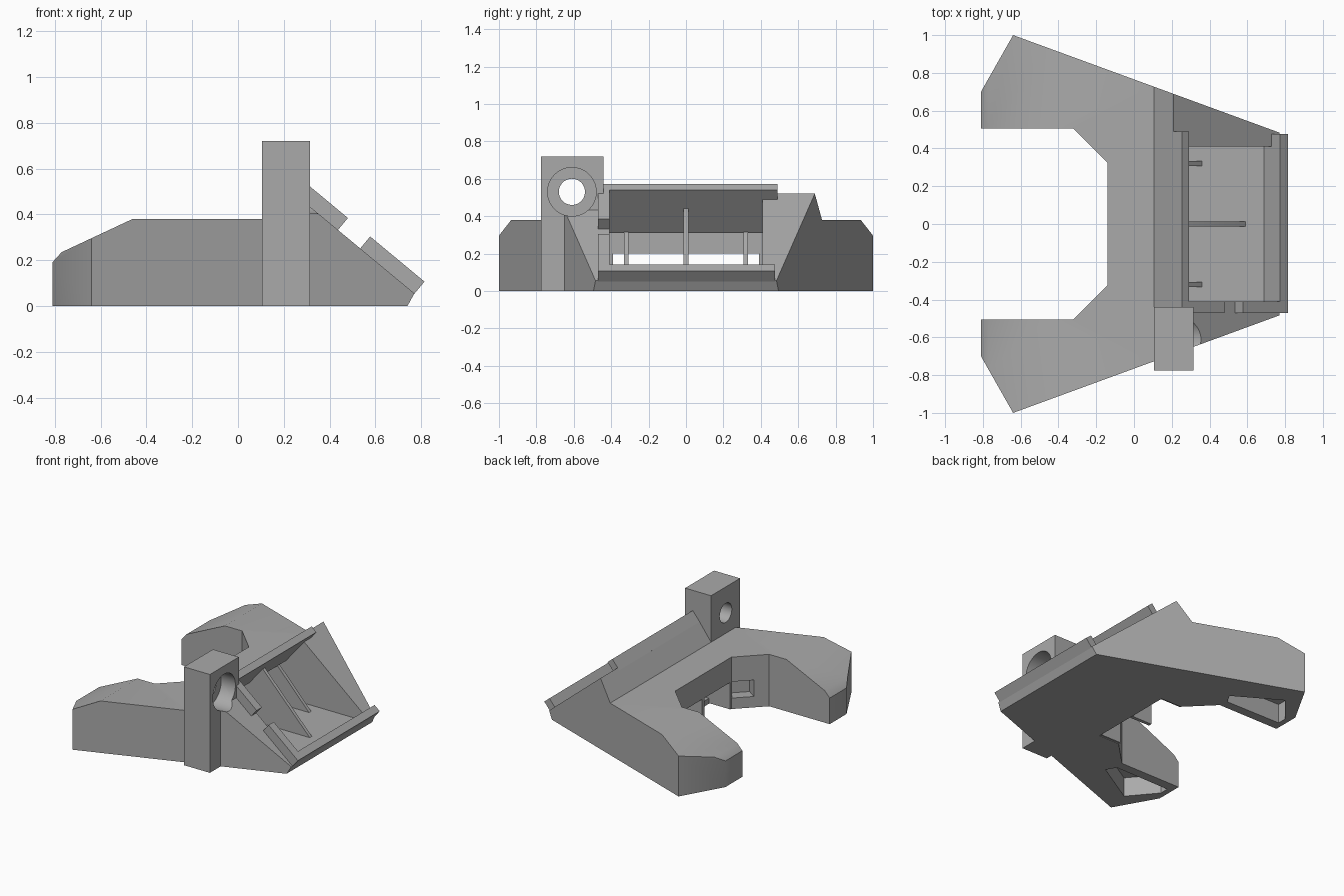
import bpy, bmesh, math
from mathutils import Vector, Matrix

cube = bpy.data.objects.get("Cube")
if cube:
    bpy.data.objects.remove(cube)

grey = bpy.data.materials.new("plain grey")
grey.use_nodes = True
COLOUR = (0.40, 0.40, 0.40, 1)
grey.diffuse_color = COLOUR
grey.node_tree.nodes["Principled BSDF"].inputs["Base Color"].default_value = COLOUR


def finish(name, bm):
    bmesh.ops.recalc_face_normals(bm, faces=bm.faces)
    mesh = bpy.data.meshes.new(name)
    bm.to_mesh(mesh)
    bm.free()
    mesh.materials.append(grey)
    obj = bpy.data.objects.new(name, mesh)
    bpy.context.collection.objects.link(obj)
    return obj


def prism(name, points, axis, low, high):
    """Extrude a 2D outline along y (points are x, z) or z (points are x, y)."""
    bm = bmesh.new()
    place = (lambda a, b: (a, low, b)) if axis == "y" else (lambda a, b: (a, b, low))
    face = bm.faces.new([bm.verts.new(place(a, b)) for a, b in points])
    made = bmesh.ops.extrude_face_region(bm, geom=[face])["geom"]
    shift = Vector((0, high - low, 0)) if axis == "y" else Vector((0, 0, high - low))
    bmesh.ops.translate(bm, vec=shift, verts=[v for v in made if isinstance(v, bmesh.types.BMVert)])
    return finish(name, bm)


def box(name, x, y, z):
    return prism(name, [(x[0], y[0]), (x[1], y[0]), (x[1], y[1]), (x[0], y[1])], "z", *z)


def bore(radius, x0, x1):
    bm = bmesh.new()
    matrix = Matrix.Translation(((x0 + x1) / 2, -0.61, 0.53)) @ Matrix.Rotation(math.pi / 2, 4, "Y")
    bmesh.ops.create_cone(bm, cap_ends=True, segments=48, radius1=radius, radius2=radius,
                          depth=x1 - x0, matrix=matrix)
    return finish("bore_cutter", bm)


def cut(target, cutter, operation="DIFFERENCE"):
    mod = target.modifiers.new("cut", "BOOLEAN")
    mod.operation, mod.solver, mod.object = operation, "EXACT", cutter
    bpy.context.view_layer.objects.active = target
    bpy.ops.object.modifier_apply(modifier=mod.name)
    bpy.data.objects.remove(cutter)


def slope(s, h):
    """Point on the slanted front: s runs down the slope, h stands off it."""
    return (0.21 + 0.77 * s + 0.64 * h, 0.52 - 0.64 * s + 0.77 * h)


# Body: forked plan trimmed by the side profile
half = [(0.78, 0.48), (-0.64, 1.0), (-0.81, 0.70), (-0.81, 0.505), (-0.32, 0.505), (-0.14, 0.325)]
plan = half + [(x, -y) for x, y in reversed(half)]
body = prism("body", plan, "z", 0, 0.8)
profile = [(-0.82, 0), (0.74, 0), (0.77, 0.055), (0.21, 0.52), (0.105, 0.38),
           (-0.46, 0.38), (-0.77, 0.235), (-0.82, 0.18)]
cut(body, prism("profile_cutter", profile, "y", -1.2, 1.2), "INTERSECT")

# Hollow inside, open through the slanted front
hollow = [slope(0.05, 0.2), (0.10, 0.31), (-0.09, 0.31), (-0.09, 0.04), (0.688, 0.04), slope(0.674, 0.2)]
cut(body, prism("hollow_cutter", hollow, "y", -0.41, 0.41))

# Low opening at the back, corner windows and pockets under the arms
cut(body, box("back_cutter", (-0.3, 0.03), (-0.32, 0.32), (-0.1, 0.2)))
pocket = [(-0.77, 0.575), (-0.77, 0.64), (-0.61, 0.83), (-0.29, 0.64), (-0.33, 0.57)]
for side in (-1, 1):
    window = [(-0.05, 0.26), (-0.25, 0.46), (-0.30, 0.40), (-0.12, 0.22)]
    window = [(-0.02, 0.32), (-0.18, 0.48), (-0.29, 0.40), (-0.21, 0.32)]
    cut(body, prism("window_cutter", [(x, side * y) for x, y in window], "z", 0.08, 0.2))
    cut(body, prism("pocket_cutter", [(x, side * y) for x, y in pocket], "z", -0.1, 0.14))

# Tall block with a stepped bore that also bites into the body
block = box("bore_block", (0.105, 0.315), (-0.775, -0.44), (0, 0.72))
for part in (body, block):
    cut(part, bore(0.07, -0.1, 0.6))
    cut(part, bore(0.13, 0.2, 0.6))


# Raised rails around the slanted opening
def rail(name, s0, s1, y0, y1):
    return prism(name, [slope(s0, -0.02), slope(s1, -0.02), slope(s1, 0.068), slope(s0, 0.068)], "y", y0, y1)


parts = [body, block,
         rail("top_rail", 0, 0.05, -0.47, 0.49),
         rail("bottom_rail", 0.674, 0.728, -0.47, 0.477),
         rail("side_rail_upper", 0, 0.294, -0.47, -0.41),
         rail("side_rail_lower", 0.42, 0.728, -0.47, -0.41)]

# Thin upright ribs inside the hollow
back = [(-0.14, 0.005), (-0.14, 0.25), (-0.08, 0.33), (0.09, 0.33)]
parts.append(prism("centre_rib", back + [(0.19, 0.45), (0.21, 0.44), (0.59, 0.04), (0.59, 0.005)],
                   "y", -0.0125, 0.0125))
for name, y in (("left_rib", 0.32), ("right_rib", -0.32)):
    parts.append(prism(name, back + [(0.36, 0.04), (0.36, 0.005)], "y", y - 0.0125, y + 0.0125))

# Smooth shading across shallow angles only
bpy.ops.object.select_all(action="DESELECT")
for part in parts:
    part.select_set(True)
bpy.context.view_layer.objects.active = body
bpy.ops.object.shade_smooth_by_angle(angle=math.radians(30))
